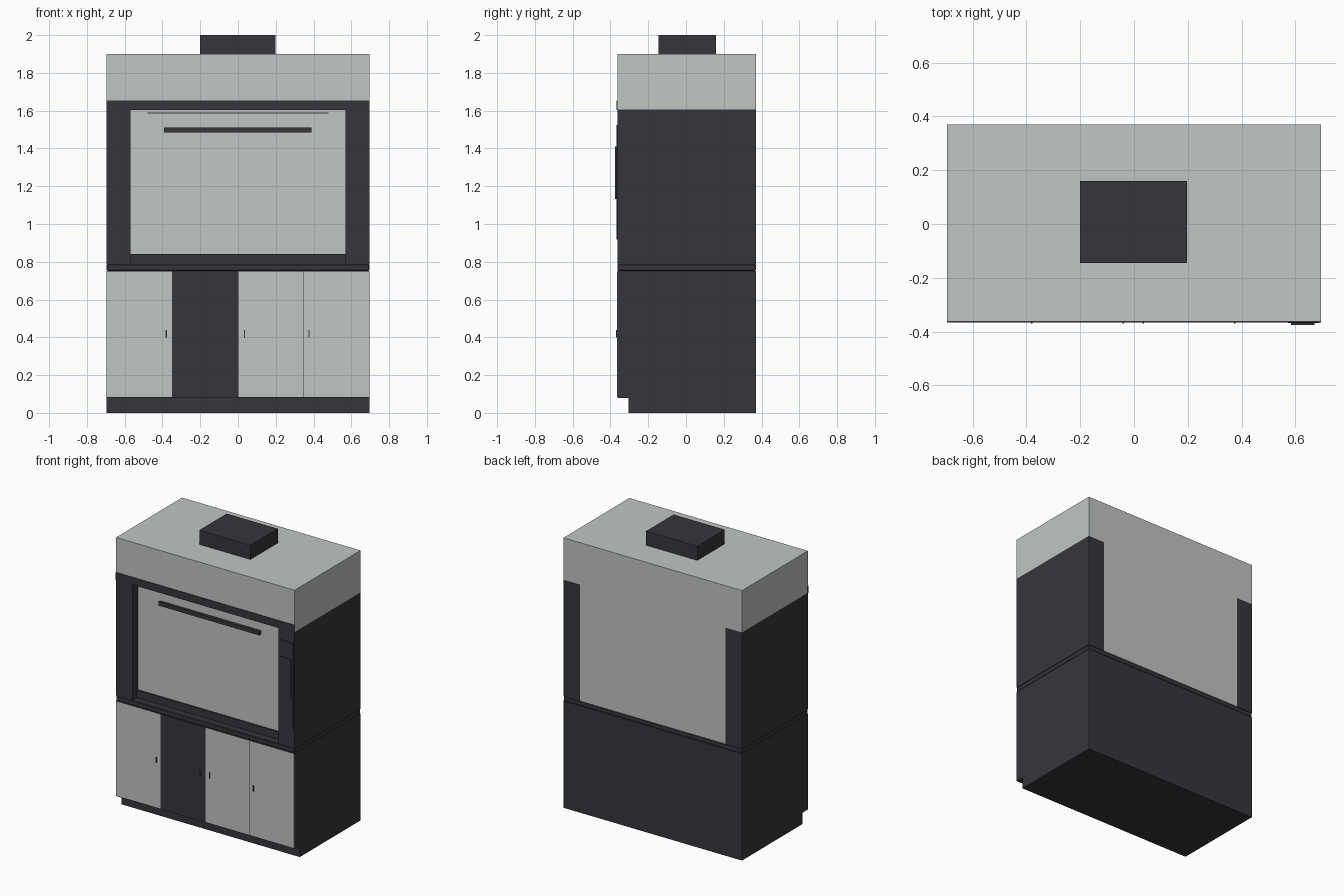
import bpy

if "Cube" in bpy.data.objects:
    bpy.data.objects.remove(bpy.data.objects["Cube"])


def material(name, rgb):
    m = bpy.data.materials.new(name)
    m.diffuse_color = (*rgb, 1)
    m.use_nodes = True
    m.node_tree.nodes["Principled BSDF"].inputs["Base Color"].default_value = m.diffuse_color
    return m


DARK = material("charcoal", (0.037, 0.036, 0.044))
LIGHT = material("pale_grey", (0.53, 0.56, 0.54))


def box(name, x, y, z, mat, bevel=0):
    """Box from (min, max) ranges along each axis."""
    bpy.ops.mesh.primitive_cube_add(size=1, location=[sum(r) / 2 for r in (x, y, z)])
    ob = bpy.context.object
    ob.name = name
    ob.scale = [r[1] - r[0] for r in (x, y, z)]
    bpy.ops.object.transform_apply(location=False, rotation=False, scale=True)
    ob.data.materials.append(mat)
    if bevel:
        mod = ob.modifiers.new("edge", "BEVEL")
        mod.width = bevel
        mod.segments = 1
    return ob


W, IN = 0.695, 0.568          # half width, half width of the opening
F, B = -0.363, 0.37           # front and back planes

# Base cabinet, plinth and worktop
box("plinth", (-W, W), (-0.305, B), (0, 0.08), DARK)
box("base_cabinet", (-W, W), (F, B), (0.08, 0.752), DARK)
box("worktop", (-W, W), (F, B), (0.752, 0.786), DARK, 0.004)

# Cabinet doors and their small pulls
pulls = (-0.38, -0.04, 0.035, 0.375)
for i, px in enumerate(pulls):
    x0 = -W + i * W / 2
    box(f"door_{i + 1}", (x0 + 0.002, x0 + W / 2 - 0.002), (F - 0.0015, F + 0.002),
        (0.084, 0.748), DARK if i == 1 else LIGHT)
    box(f"door_pull_{i + 1}", (px - 0.003, px + 0.003), (F - 0.007, F),
        (0.40, 0.44), DARK)

# Side pillars, enclosed chamber and hood
for side, s in (("left", -1), ("right", 1)):
    box(f"{side}_pillar", sorted((s * IN, s * W)), (F, B), (0.786, 1.605), DARK)
box("chamber", (-IN, IN), (-0.298, B), (0.786, 1.605), LIGHT)
box("hood", (-W, W), (F, B), (1.605, 1.9), LIGHT)
box("front_header", (-W, W), (F - 0.004, F + 0.01), (1.603, 1.655), DARK)
box("duct_collar", (-0.2, 0.198), (-0.145, 0.16), (1.9, 2.0), DARK)

# Sash window, its grab bar, top slot and the sill
box("sash", (-IN, IN), (-0.302, -0.295), (0.84, 1.568), LIGHT)
box("sash_bar", (-0.393, 0.39), (-0.322, -0.30), (1.485, 1.512), DARK)
box("top_slot", (-0.48, 0.48), (-0.300, -0.295), (1.585, 1.59), DARK)
box("sill", (-IN, IN), (-0.312, -0.29), (0.786, 0.84), DARK)

# Control panel on the right pillar
box("control_panel", (0.573, 0.687), (F - 0.006, F), (0.918, 1.525), DARK)
box("control_display", (0.583, 0.672), (F - 0.012, F), (1.132, 1.41), DARK)
